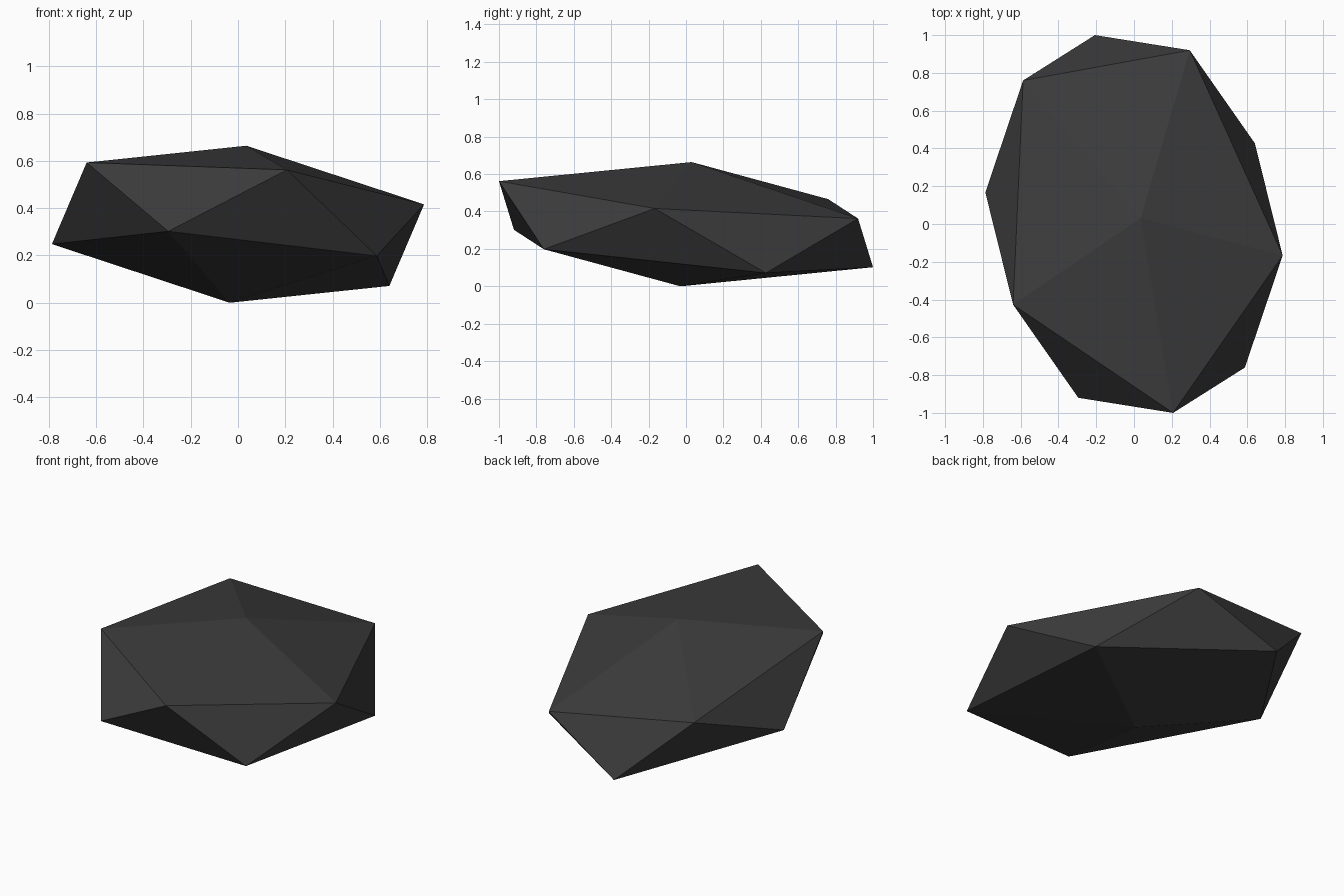
import bpy
import bmesh
from mathutils import Vector

cube = bpy.data.objects.get("Cube")
if cube:
    bpy.data.objects.remove(cube, do_unlink=True)

# Dark stone colour
stone = bpy.data.materials.new("dark_grey_stone")
stone.use_nodes = True
colour = (0.045, 0.045, 0.045, 1)
stone.diffuse_color = colour
shader = stone.node_tree.nodes["Principled BSDF"]
shader.inputs["Base Color"].default_value = colour
shader.inputs["Roughness"].default_value = 0.9

# Stretched, tilted twenty-sided rock: the peak and the upper ring of corners,
# measured from the centre; the lower half repeats them through the centre
centre = Vector((0, 0, 0.332))
upper_corners = [
    (0.035, 0.03, 0.332),
    (0.295, 0.92, 0.03),
    (-0.587, 0.76, 0.134),
    (-0.64, -0.427, 0.261),
    (0.207, -1.0, 0.23),
    (0.787, -0.167, 0.084),
]

bm = bmesh.new()
for corner in upper_corners:
    for side in (1, -1):
        bm.verts.new(centre + side * Vector(corner))
bmesh.ops.convex_hull(bm, input=bm.verts)
bmesh.ops.recalc_face_normals(bm, faces=bm.faces)

mesh = bpy.data.meshes.new("rock")
bm.to_mesh(mesh)
bm.free()
mesh.materials.append(stone)
rock = bpy.data.objects.new("rock", mesh)
bpy.context.collection.objects.link(rock)
